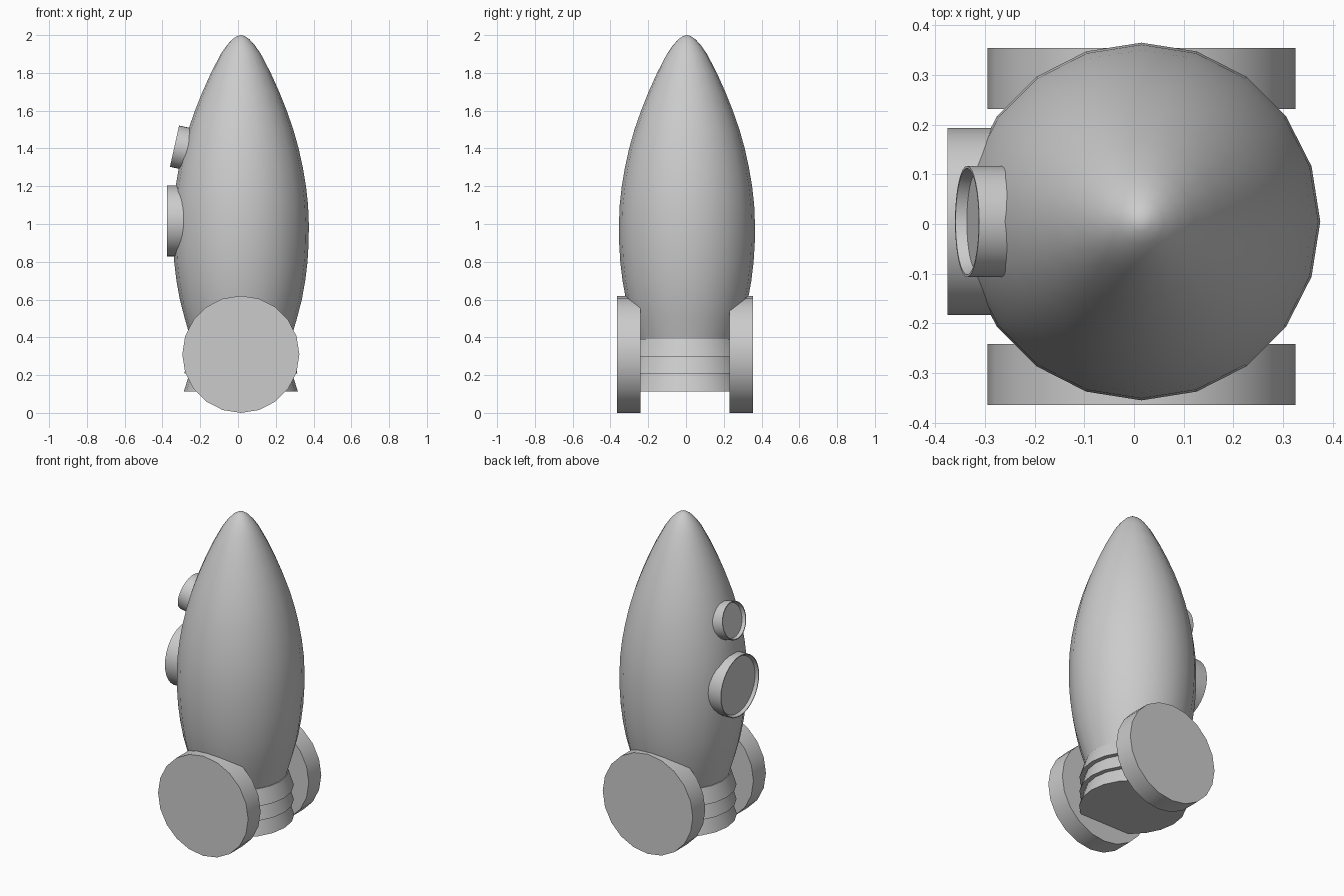
import bpy, bmesh, math
from mathutils import Matrix, Vector

if "Cube" in bpy.data.objects:
    bpy.data.objects.remove(bpy.data.objects["Cube"])

CX, CY = 0.015, 0.005   # axis of the hull


def lathe(name, profile, matrix, sides=20, smooth=30):
    """Revolve (radius, height) points about local z; zero radius closes to a pole."""
    bm = bmesh.new()
    rings = []
    for r, h in profile:
        if r == 0:
            rings.append([bm.verts.new((0, 0, h))])
        else:
            rings.append([bm.verts.new((r * math.cos(2 * math.pi * i / sides),
                                        r * math.sin(2 * math.pi * i / sides), h))
                          for i in range(sides)])
    for a, b in zip(rings, rings[1:]):
        for i in range(sides):
            j = (i + 1) % sides
            if len(a) == 1:
                bm.faces.new((a[0], b[j], b[i]))
            elif len(b) == 1:
                bm.faces.new((a[i], a[j], b[0]))
            else:
                bm.faces.new((a[i], a[j], b[j], b[i]))
    bmesh.ops.recalc_face_normals(bm, faces=bm.faces[:])
    mesh = bpy.data.meshes.new(name)
    bm.to_mesh(mesh)
    bm.free()
    obj = bpy.data.objects.new(name, mesh)
    bpy.context.collection.objects.link(obj)
    obj.matrix_world = matrix
    bpy.context.view_layer.objects.active = obj
    obj.select_set(True)
    bpy.ops.object.shade_smooth_by_angle(angle=math.radians(smooth))
    obj.select_set(False)
    return obj


axis = Matrix.Translation((CX, CY, 0))

# Rocket hull with a full, rounded nose
lathe("hull", [(0, 0.38), (0.262, 0.38), (0.297, 0.5), (0.323, 0.6), (0.341, 0.7),
               (0.353, 0.8), (0.359, 0.9), (0.36, 1.0), (0.356, 1.1), (0.345, 1.2),
               (0.328, 1.3), (0.306, 1.4), (0.278, 1.5), (0.243, 1.6), (0.203, 1.7),
               (0.158, 1.8), (0.106, 1.9), (0.075, 1.945), (0.045, 1.978),
               (0.02, 1.995), (0, 2.0)], axis, smooth=45)

# Engine skirt: three stacked flared rings
lathe("engine_skirt", [(0, 0.392), (0.27, 0.392), (0.3, 0.298), (0.272, 0.298), (0.3, 0.208),
                       (0.272, 0.208), (0.302, 0.113), (0, 0.113)], axis)

# Round side boosters, one at the front and one at the back
turn = Matrix.Rotation(math.radians(90), 4, 'X')
for name, y in (("front_disc", -0.303), ("back_disc", 0.293)):
    lathe(name, [(0, -0.0615), (0.31, -0.0615), (0.31, 0.0615), (0, 0.0615)],
          Matrix.Translation((CX, y, 0.31)) @ turn)


# Portholes: thin open rim with a recessed pane, facing -x
def porthole(name, centre, direction, radius, rim, depth, recess):
    place = Matrix.Translation(centre) @ Vector(direction).to_track_quat('Z', 'Y').to_matrix().to_4x4()
    inner = radius - rim
    lathe(name, [(0, -depth), (radius, -depth), (radius, 0), (inner, 0),
                 (inner * 0.95, -recess), (0, -recess)], place, sides=32)


porthole("large_porthole", (-0.375, CY, 1.015), (-1, 0, 0), 0.188, 0.005, 0.1, 0.018)
porthole("small_porthole", (-0.336, CY, 1.412), (-0.976, 0, 0.217), 0.112, 0.005, 0.08, 0.022)
